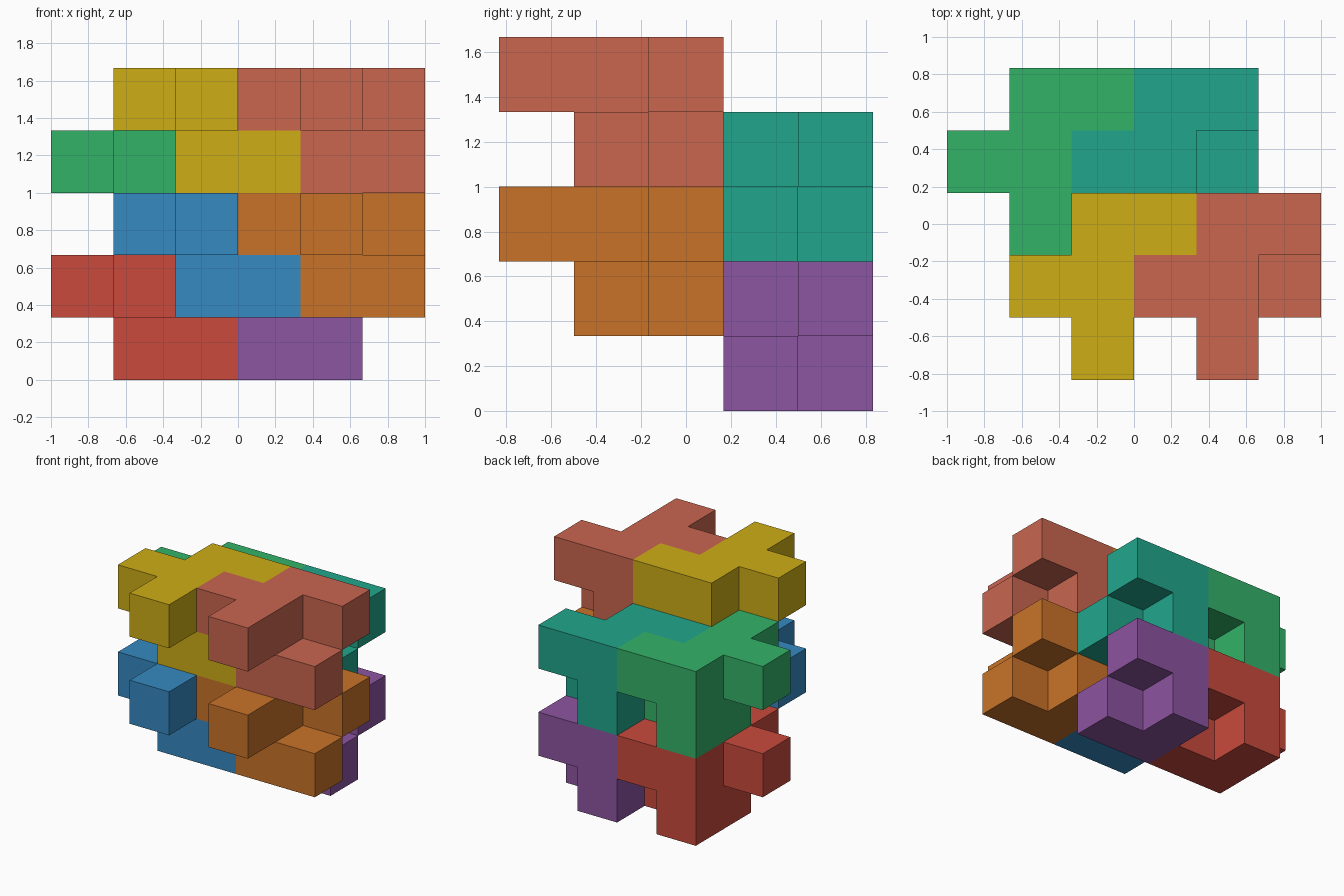
import bpy, bmesh
from mathutils import Vector

if "Cube" in bpy.data.objects:
    bpy.data.objects.remove(bpy.data.objects["Cube"])

U = 1 / 3  # cube size

# One puzzle piece: an L of three cubes below, an F of five cubes above
PIECE = [(0, 0, 0), (1, 0, 0), (0, 1, 0),
         (0, 0, 1), (-1, 0, 1), (0, -1, 1), (0, 1, 1), (1, 1, 1)]

# Name, grid position of the piece's core cube, colour
PIECES = [
    ("bottom_back_left_piece", (1, 3, 0), (0.79, 0.29, 0.24)),
    ("bottom_back_right_piece", (3, 3, 0), (0.55, 0.33, 0.63)),
    ("bottom_front_left_piece", (2, 1, 1), (0.21, 0.54, 0.76)),
    ("bottom_front_right_piece", (4, 1, 1), (0.79, 0.45, 0.16)),
    ("top_back_left_piece", (1, 3, 2), (0.20, 0.70, 0.41)),
    ("top_back_right_piece", (3, 3, 2), (0.13, 0.65, 0.55)),
    ("top_front_left_piece", (2, 1, 3), (0.81, 0.68, 0.09)),
    ("top_front_right_piece", (4, 1, 3), (0.79, 0.40, 0.31)),
]


def linear(c):
    return c / 12.92 if c <= 0.04045 else ((c + 0.055) / 1.055) ** 2.4


def polycube(name, cells, offset, colour):
    """Outer skin of a set of unit cubes, with flat areas merged."""
    bm = bmesh.new()
    filled = set(cells)
    for cell in cells:
        for axis in range(3):
            for sign in (-1, 1):
                side = list(cell)
                side[axis] += sign
                if tuple(side) in filled:
                    continue
                n, a, b = Vector(), Vector(), Vector()
                n[axis] = sign * 0.5
                a[(axis + 1) % 3] = 0.5
                b[(axis + 2) % 3] = 0.5 * sign
                mid = Vector(cell) + n
                corners = (mid - a - b, mid + a - b, mid + a + b, mid - a + b)
                bm.faces.new([bm.verts.new((p + offset) * U) for p in corners])
    bmesh.ops.remove_doubles(bm, verts=bm.verts, dist=1e-4)
    bmesh.ops.dissolve_limit(bm, angle_limit=0.01, verts=bm.verts, edges=bm.edges)
    mesh = bpy.data.meshes.new(name)
    bm.to_mesh(mesh)
    bm.free()
    mat = bpy.data.materials.new(name + "_colour")
    mat.diffuse_color = (*[linear(c) for c in colour], 1)
    mat.use_nodes = True
    mat.node_tree.nodes["Principled BSDF"].inputs["Base Color"].default_value = mat.diffuse_color
    mesh.materials.append(mat)
    bpy.context.collection.objects.link(bpy.data.objects.new(name, mesh))


# Eight interlocking copies, centred on x and y and standing on the ground
for name, pos, colour in PIECES:
    polycube(name, PIECE, Vector(pos) + Vector((-2.5, -2, 0.5)), colour)
